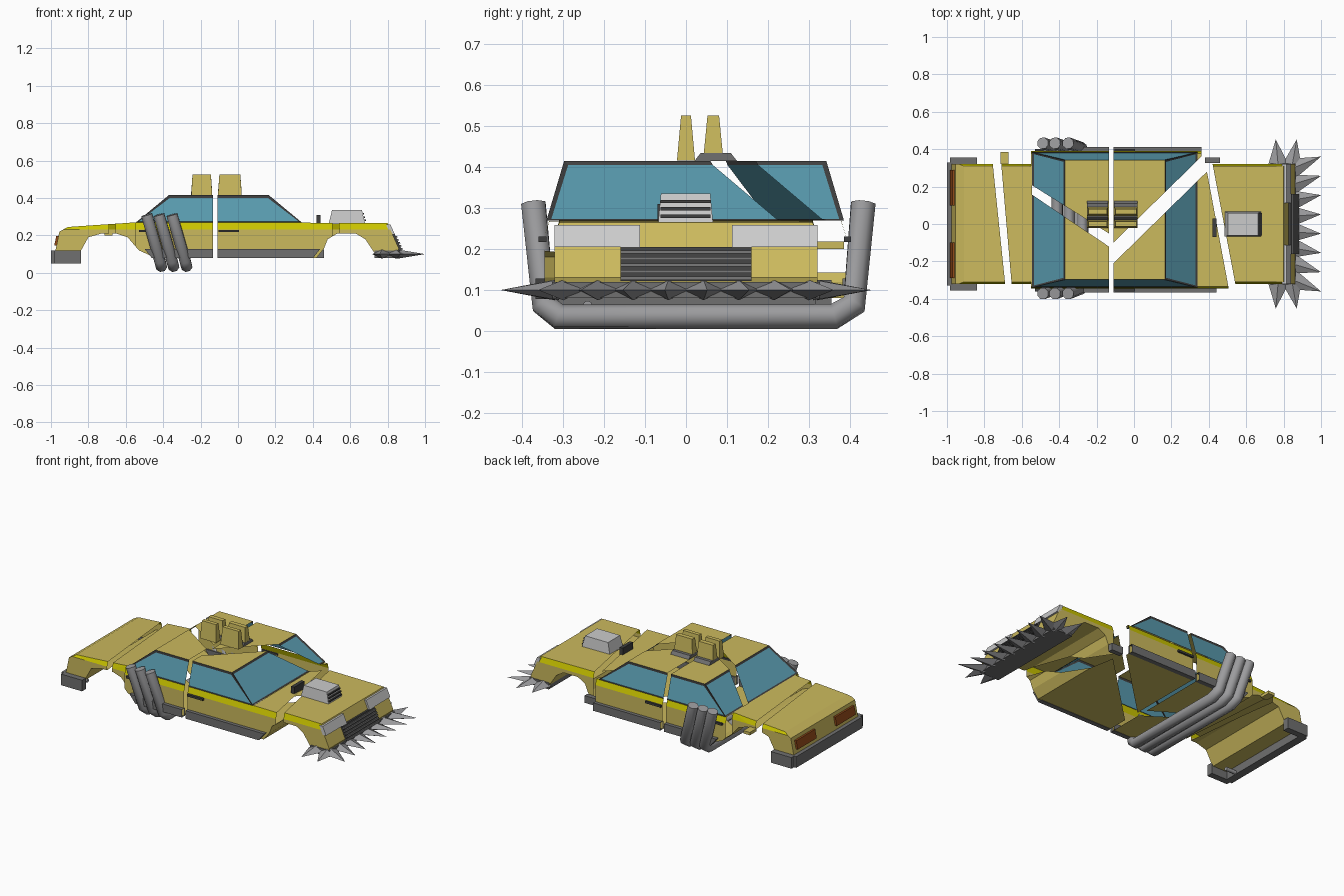
import bpy, bmesh
from mathutils import Vector

if "Cube" in bpy.data.objects:
    bpy.data.objects.remove(bpy.data.objects["Cube"])

def mat(name, rgb):
    m = bpy.data.materials.new(name)
    m.diffuse_color = (*rgb, 1)
    m.use_nodes = True
    m.node_tree.nodes["Principled BSDF"].inputs["Base Color"].default_value = m.diffuse_color
    return m

YELLOW = mat("yellow_paint", (0.60, 0.49, 0.11))
STRIPE = mat("stripe_paint", (0.60, 0.56, 0.0))
GLASS = mat("glass", (0.10, 0.33, 0.43))
DARK = mat("dark_trim", (0.05, 0.05, 0.05))
GREY = mat("sill_grey", (0.16, 0.16, 0.16))
STEEL = mat("steel", (0.33, 0.33, 0.34))
LAMP = mat("lamp", (0.55, 0.55, 0.56))
TAIL = mat("tail_lamp", (0.30, 0.07, 0.01))

def finish(name, bm, mats):
    me = bpy.data.meshes.new(name)
    bm.to_mesh(me)
    bm.free()
    for m in mats:
        me.materials.append(m)
    ob = bpy.data.objects.new(name, me)
    bpy.context.collection.objects.link(ob)
    return ob

def box(name, x, y, z, m, top=(1, 1)):
    """Box from (min, max) ranges; top = scale of the upper face in x and y."""
    bm = bmesh.new()
    bmesh.ops.create_cube(bm, size=1)
    for v in bm.verts:
        sx, sy = top if v.co.z > 0 else (1, 1)
        v.co = (sum(x) / 2 + v.co.x * sx * (x[1] - x[0]),
                sum(y) / 2 + v.co.y * sy * (y[1] - y[0]), z[0] if v.co.z < 0 else z[1])
    return finish(name, bm, [m])

def cut(bm, co, no, clear=False):
    bmesh.ops.bisect_plane(bm, geom=bm.verts[:] + bm.edges[:] + bm.faces[:],
                           plane_co=co, plane_no=no, clear_outer=clear)

def clip(bm, poly):
    """Keep what lies inside a convex counter-clockwise plan outline."""
    for (ax, ay), (bx, by) in zip(poly, poly[1:] + poly[:1]):
        cut(bm, (ax, ay, 0), (by - ay, ax - bx, 0), True)

# Side profile of the car body, with both wheel arches
PROFILE = [(-.98, .10), (-.85, .10), (-.80, .19), (-.73, .21), (-.65, .21), (-.59, .19),
           (-.53, .12), (-.44, .08), (.42, .08), (.46, .13), (.48, .18), (.53, .21), (.63, .21),
           (.68, .18), (.74, .09), (.85, .10), (.86, .13), (.80, .265), (.34, .268),
           (-.545, .27), (-.91, .245), (-.955, .22)]

def body(half):
    bm = bmesh.new()
    f = bm.faces.new([bm.verts.new((x, -half, z)) for x, z in PROFILE])
    r = bmesh.ops.extrude_face_region(bm, geom=[f])
    for v in r["geom"]:
        if isinstance(v, bmesh.types.BMVert):
            v.co.y = half
    bmesh.ops.recalc_face_normals(bm, faces=bm.faces[:])
    # open under the cabin
    deck = [f for f in bm.faces if f.normal.z > .9 and abs(f.calc_center_median().x + .1) < .05]
    bmesh.ops.delete(bm, geom=deck, context='FACES')
    bmesh.ops.triangulate(bm, faces=bm.faces[:])
    cut(bm, (0, 0, .232), (0, 0, 1))
    for v in bm.verts:
        if v.co.z > .24:
            v.co.y *= .965
    bm.normal_update()
    for f in bm.faces:
        if abs(f.normal.y) > .5 and f.calc_center_median().z > .232:
            f.material_index = 1
    return bm

def cabin():
    bm = bmesh.new()
    lo = [bm.verts.new((x, y, .27)) for x, y in ((-.545, -.34), (.34, -.34), (.34, .34), (-.545, .34))]
    hi = [bm.verts.new((x, y, .415)) for x, y in ((-.37, -.297), (.165, -.297), (.165, .297), (-.37, .297))]
    bm.faces.new(hi)
    sides = [bm.faces.new((lo[i], lo[(i + 1) % 4], hi[(i + 1) % 4], hi[i])) for i in range(4)]
    bm.normal_update()
    for f in sides:
        f.material_index = 1
    rims = bmesh.ops.inset_individual(bm, faces=sides, thickness=.015, depth=-.004)["faces"]
    for f in rims:
        f.material_index = 2
    for f in sides:
        f.material_index = 1
    return bm

def sills():
    bm = bmesh.new()
    for s in (-1, 1):
        r = bmesh.ops.create_cube(bm, size=1)
        for v in r["verts"]:
            up = v.co.z > 0
            v.co = ((-.03 + v.co.x * (.94 if up else .86)), s * .352 + v.co.y * .03, .128 if up else .078)
    return bm

# Broken pieces in plan: outline, sideways shift, body half width, has cabin
PIECES = {
    "tail": ([(-1.1, -.6), (-.66, -.6), (-.784, .6), (-1.1, .6)], 0, .32, False),
    "boot": ([(-.63, -.6), (-.545, -.6), (-.545, .6), (-.734, .6)], 0, .32, False),
    "rear_near": ([(-.55, -.6), (-.135, -.6), (-.135, -.12), (-.55, .16)], 0, .345, True),
    "rear_far": ([(-.55, .21), (-.135, -.05), (-.135, .6), (-.55, .6)], .045, .345, True),
    "front_far": ([(-.11, -.10), (.36, .36), (.36, .6), (-.11, .6)], .045, .345, True),
    "front_near": ([(-.11, -.6), (.554, -.6), (.39, .28), (-.11, -.21)], 0, .345, True),
    "bonnet": ([(.595, -.6), (1.1, -.6), (1.1, .6), (.367, .6)], 0, .32, False),
}
for name, (poly, dy, half, has_cabin) in PIECES.items():
    parts = [("body", body(half), [YELLOW, STRIPE])]
    if has_cabin:
        parts += [("cabin", cabin(), [YELLOW, GLASS, DARK]), ("sill", sills(), [GREY])]
    for label, bm, mats in parts:
        bmesh.ops.translate(bm, verts=bm.verts[:], vec=(0, dy, 0))
        clip(bm, poly)
        finish(f"{name}_{label}", bm, mats)

# Loose fragments by the far wheel arches
box("rear_arch_fragment", (-.715, -.67), (.32, .385), (.20, .218), YELLOW)
box("front_arch_fragment", (.38, .46), (.325, .355), (.08, .125), GREY)

# Broken roof sign
for i, x in enumerate(((-.25, -.138), (-.107, .02))):
    box(f"sign_near_{i}", x, (-.022, .022), (.416, .525), YELLOW, (.88, .55))
    box(f"sign_far_{i}", x, (.043, .09), (.43, .525), YELLOW, (.88, .6))
    box(f"sign_base_{i}", x, (.02, .125), (.414, .434), GREY, (1, .7))

# Bonnet scoop with slats
box("scoop", (.485, .68), (-.068, .066), (.262, .335), LAMP, (.82, .9))
for i in range(3):
    z = .276 + i * .018
    box("scoop_slat", (.6, .684 - i * .005), (-.062, .06), (z, z + .008), DARK)
box("scoop_flap", (.42, .442), (-.07, .03), (.262, .31), DARK)

# Headlights, grille and tail lamps
def nose_panel(name, y, z, out, m):
    ob = box(name, (-.012, .012), y, z, m)
    for v in ob.data.vertices:
        v.co.x += out + .86 - (v.co.z - .13) * .444
for s in (-1, 1):
    nose_panel("headlight", sorted((s * .112, s * .32)), (.205, .258), 0, LAMP)
    ob = box("tail_lamp", (-.02, .012), sorted((s * .1, s * .29)), (.145, .198), TAIL)
    for v in ob.data.vertices:
        v.co.x += -.98 + (v.co.z - .10) * .21 + .008
nose_panel("grille", (-.16, .16), (.122, .205), 0, DARK)
for i in range(5):
    nose_panel("grille_slat", (-.16, .16), (.125 + i * .016, .133 + i * .016), .008, GREY)

# Bumpers
box("front_bumper", (.73, .865), (-.325, .325), (.08, .12), GREY)
box("rear_bumper", (-1, -.95), (-.33, .33), (.05, .12), GREY)
for s in (-1, 1):
    box("rear_bumper_end", (-.985, -.84), sorted((s * .315, s * .355)), (.05, .12), GREY)

# Bumper spikes
def spike(base, tip):
    a, b = Vector(base), Vector(tip)
    side = (b - a).cross(Vector((0, 0, 1))).normalized() * .053
    up = Vector((0, 0, .025))
    bm = bmesh.new()
    ring = [bm.verts.new(a + o) for o in (side, up, -side, -up)]
    t = bm.verts.new(b)
    bm.faces.new(ring)
    for i in range(4):
        bm.faces.new((ring[i], ring[(i + 1) % 4], t))
    bmesh.ops.recalc_face_normals(bm, faces=bm.faces[:])
    finish("bumper_spike", bm, [STEEL])
for i in range(8):
    y = .103 * (i - 3.5)
    spike((.85, y * .83, .10), (1, y, .10))
for s in (-1, 1):
    spike((.77, s * .32, .10), (.758, s * .452, .10))
    spike((.845, s * .31, .10), (.87, s * .452, .10))

# Side exhausts running under the floor, and the tail pipe
def pipe(name, pts, r, m):
    cu = bpy.data.curves.new(name, 'CURVE')
    cu.dimensions = '3D'
    cu.bevel_depth, cu.bevel_resolution, cu.use_fill_caps = r, 2, True
    sp = cu.splines.new('POLY')
    sp.points.add(len(pts) - 1)
    for p, c in zip(sp.points, pts):
        p.co = (*c, 1)
    cu.materials.append(m)
    bpy.context.collection.objects.link(bpy.data.objects.new(name, cu))
for xb in (-.41, -.345, -.275):
    xt = xb - .078
    pipe("side_exhaust", [(xt, -.372, .31), (xb - .008, -.347, .065), (xb, -.31, .035),
                          (xb, .36, .035), (xb - .008, .41, .065), (xt, .432, .31)], .032, STEEL)
pipe("tail_pipe", [(-.99, -.24, .062), (-.88, -.24, .062)], .012, STEEL)

# Door handles
for x0, x1 in ((-.53, -.485), (-.105, .005)):
    for y in ((-.36, -.34), (.385, .402)):
        box("door_handle", (x0, x1), y, (.217, .23), DARK)
